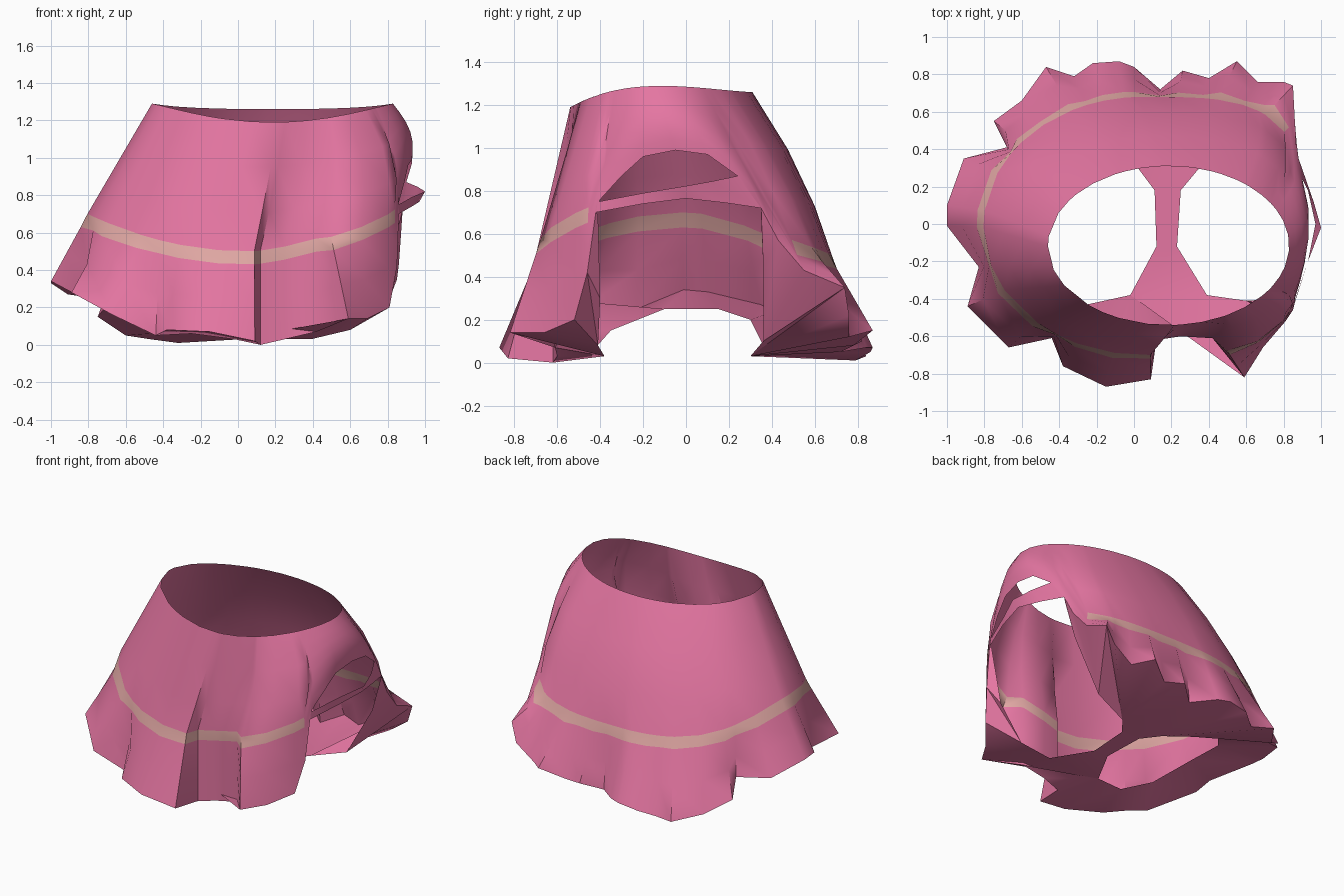
import bpy, bmesh
from math import atan2, cos, sin, pi, hypot
from mathutils import Vector

old = bpy.data.objects.get("Cube")
if old:
    bpy.data.objects.remove(old, do_unlink=True)


def make_material(name, rgb):
    mat = bpy.data.materials.new(name)
    mat.use_nodes = True
    mat.diffuse_color = (*rgb, 1)
    mat.node_tree.nodes["Principled BSDF"].inputs["Base Color"].default_value = (*rgb, 1)
    return mat


pink = make_material("rose pink", (0.78, 0.18, 0.36))
band = make_material("pale peach", (0.75, 0.39, 0.37))


def make_object(name, bm, mats):
    bmesh.ops.dissolve_degenerate(bm, dist=0.0005, edges=bm.edges)
    bmesh.ops.recalc_face_normals(bm, faces=bm.faces)
    mesh = bpy.data.meshes.new(name)
    bm.to_mesh(mesh)
    bm.free()
    obj = bpy.data.objects.new(name, mesh)
    bpy.context.scene.collection.objects.link(obj)
    for mat in mats:
        mesh.materials.append(mat)
    bpy.ops.object.select_all(action='DESELECT')
    obj.select_set(True)
    bpy.context.view_layer.objects.active = obj
    bpy.ops.object.shade_smooth_by_angle(angle=0.9)


# Pleated hem, from the raised side opening round the back, far side and front
back_hem = [(.88, .35, .72), (.87, .43, .57), (.86, .55, .43), (.85, .74, .35),
            (.8, .76, .22), (.66, .76, .12), (.55, .87, .15), (.4, .78, .08),
            (.26, .82, .1), (.14, .72, .05), (0, .84, .07), (-.08, .87, .07),
            (-.22, .86, .05), (-.32, .79, .01), (-.47, .84, .03), (-.6, .66, .05),
            (-.75, .55, .15), (-.68, .41, .24), (-.91, .35, .27), (-1, .1, .33)]
front_hem = [(-1, -.01, .34), (-.83, -.23, .25), (-.89, -.44, .28), (-.67, -.66, .16),
             (-.44, -.61, .05), (-.38, -.76, .08), (-.15, -.87, .07), (.09, -.83, .02),
             (.12, -.62, 0), (.25, -.6, .03), (.42, -.61, .07), (.59, -.82, .14),
             (.69, -.66, .14), (.81, -.52, .2), (.85, -.46, .42), (.86, -.42, .7)]
hem = back_hem + front_hem
# Arched edge above the side opening
arch = [(.86, -.4, .76), (.89, -.3, .87), (.91, -.2, .96), (.93, -.05, .99),
        (.93, .1, .97), (.9, .24, .87)]


def angle(p):
    return atan2(p[1] / .69, (p[0] - .04) / .84) % (2 * pi)


def ring(a, center, radii, n):
    """Point on an oval whose +x half is a superellipse of power n."""
    c, s = cos(a), sin(a)
    r = (c ** n + abs(s) ** n) ** (-1 / n) if c > 0 else 1
    return Vector((center[0] + radii[0] * c * r, center[1] + radii[1] * s * r, 0))


def band_height(c, s):
    if s > 0:
        return .5 + .2 * c ** 4
    return .5 + (.33 if c > 0 else .2) * c * c


def column(p):
    """Points from waist to hem, and whether the band crosses here."""
    a = angle(p)
    c, s = cos(a), sin(a)
    end = Vector(p)
    waist = ring(a, (.185, -.115), (.645, .425), 2)
    waist.z = 1.29 * c * c + s * s * (1.225 + .035 * s)
    bulge = Vector((.07 * max(c, 0), .04 * max(s, 0), 0))
    z = band_height(c, s)
    if p[2] > z - .07:
        rows = [waist.lerp(end, i / 6) + bulge * .6 * sin(pi * i / 6) for i in range(7)]
        return rows, False
    # The cloth follows the pleats inwards where the hem is tucked in
    top = ring(a, (.045, -.01), (.85, .69), 3.5)
    top *= min(1, hypot(p[0], p[1]) / top.length)
    top.z = z
    low = top.lerp(end, .07 / (z - p[2] + .02))
    low.z = z - .07
    rows = [waist.lerp(top, f) + bulge * sin(pi * f) for f in (0, .35, .7)]
    return rows + [top, low, low.lerp(end, .5), end], True


# Skirt cloth
bm = bmesh.new()
cols = []
for p in hem + arch:
    rows, banded = column(p)
    cols.append(([bm.verts.new(v) for v in rows], banded))
for i, (a, a_band) in enumerate(cols):
    b, b_band = cols[(i + 1) % len(cols)]
    for r in range(6):
        face = bm.faces.new((a[r], a[r + 1], b[r + 1], b[r]))
        face.material_index = int(r == 3 and a_band and b_band)
make_object("skirt_cloth", bm, [pink, band])

# Underside: joins the hem to the edges of the two leg openings
leg_edge = [(.87, .35, .68), (.8, .36, .45), (.6, .36, .1), (.35, .3, .03), (.02, .3, .03),
            (-.2, .36, .08), (-.45, .3, .2), (-.58, .15, .25), (-.57, -.1, .25),
            (-.45, -.35, .15), (-.25, -.43, .06), (-.02, -.38, .03), (.39, -.38, .03),
            (.6, -.41, .08), (.78, -.4, .3), (.85, -.41, .69)]
bm = bmesh.new()
outer = [bm.verts.new(p) for p in hem]
inner = [bm.verts.new(p) for p in leg_edge]
i = j = 0
while i < len(outer) - 1 or j < len(inner) - 1:
    next_out = angle(outer[i + 1].co) if i < len(outer) - 1 else 9
    next_in = angle(inner[j + 1].co) if j < len(inner) - 1 else 9
    if next_out <= next_in:
        bm.faces.new((outer[i], outer[i + 1], inner[j]))
        i += 1
    else:
        bm.faces.new((outer[i], inner[j + 1], inner[j]))
        j += 1
# Narrow centre strip between the leg openings
strip = [(inner[11], inner[12])]
for y, left, right in ((-.12, .12, .23), (.18, .11, .25)):
    strip.append((bm.verts.new((left, y, .03)), bm.verts.new((right, y, .03))))
strip.append((inner[4], inner[3]))
for (a, b), (c, d) in zip(strip, strip[1:]):
    bm.faces.new((a, b, d, c))
make_object("underside", bm, [pink])

# Strap bowed outwards across the side opening
upper = [(.86, -.41, .75), (.93, -.2, .79), (1, -.02, .82), (.96, .12, .845), (.9, .24, .87)]
lower = [(.86, -.42, .7), (.93, -.2, .74), (.97, 0, .765), (.93, .18, .745), (.88, .35, .72)]
bm = bmesh.new()
pairs = [(bm.verts.new(u), bm.verts.new(v)) for u, v in zip(upper, lower)]
for (a, b), (c, d) in zip(pairs, pairs[1:]):
    bm.faces.new((a, b, d, c))
make_object("side_strap", bm, [pink])
